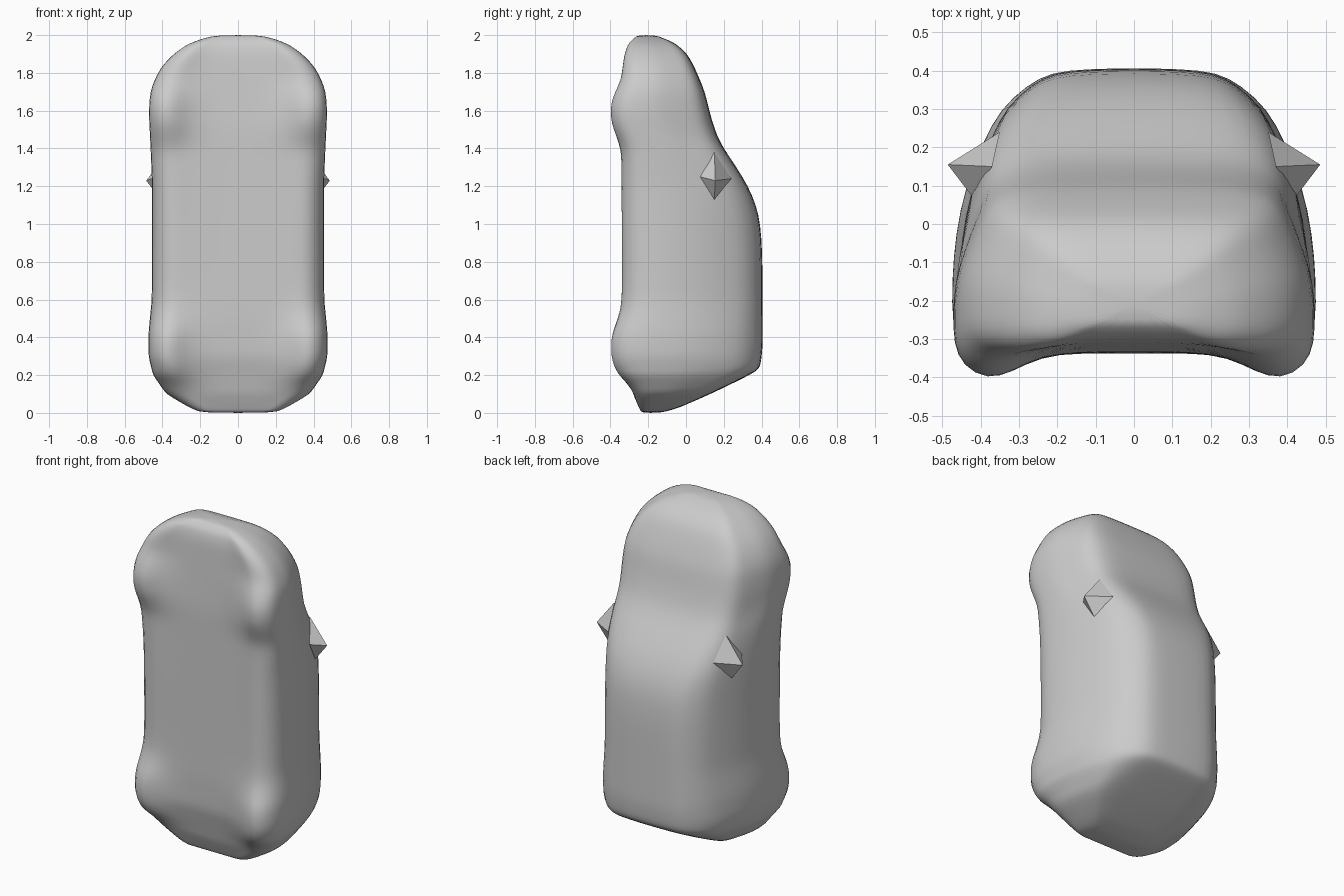
import bpy
import bmesh
import math

cube = bpy.data.objects.get("Cube")
if cube:
    bpy.data.objects.remove(cube, do_unlink=True)

grey = bpy.data.materials.new("body grey")
grey.use_nodes = True
grey.diffuse_color = (0.6, 0.6, 0.6, 1)
bsdf = grey.node_tree.nodes["Principled BSDF"]
bsdf.inputs["Base Color"].default_value = (0.6, 0.6, 0.6, 1)
bsdf.inputs["Roughness"].default_value = 0.7


def lerp_table(table, v):
    """Piecewise linear lookup in a list of (key, value)."""
    if v <= table[0][0]:
        return table[0][1]
    for (a, p), (b, q) in zip(table, table[1:]):
        if v <= b:
            return p + (q - p) * (v - a) / (b - a)
    return table[-1][1]


def make_object(name, bm, angle):
    bmesh.ops.recalc_face_normals(bm, faces=bm.faces[:])
    mesh = bpy.data.meshes.new(name)
    bm.to_mesh(mesh)
    bm.free()
    mesh.materials.append(grey)
    obj = bpy.data.objects.new(name, mesh)
    bpy.context.collection.objects.link(obj)
    bpy.ops.object.select_all(action='DESELECT')
    obj.select_set(True)
    bpy.context.view_layer.objects.active = obj
    bpy.ops.object.shade_smooth_by_angle(angle=math.radians(angle))
    return obj


# The car stands on its tail: z runs from tail to nose, +y is the roof side.
half_width = [(0, 0.19), (0.03, 0.26), (0.1, 0.38), (0.2, 0.45), (0.3, 0.475),
              (0.42, 0.475), (0.6, 0.457), (1.2, 0.455), (1.4, 0.463), (1.6, 0.473),
              (1.7, 0.465), (1.8, 0.43), (1.88, 0.365), (1.94, 0.29), (1.98, 0.2), (2, 0.11)]
belly = [(0, -0.235), (0.03, -0.25), (0.1, -0.28), (0.16, -0.295), (0.3, -0.33),
         (0.5, -0.338), (1.5, -0.335), (1.75, -0.32), (1.9, -0.31), (1.96, -0.295), (2, -0.255)]
wheel_edge = [(0, -0.235), (0.03, -0.25), (0.1, -0.275), (0.15, -0.31), (0.2, -0.365),
              (0.27, -0.407), (0.4, -0.412), (0.48, -0.375), (0.56, -0.345), (0.65, -0.338),
              (1.37, -0.345), (1.43, -0.36), (1.52, -0.402), (1.62, -0.412), (1.7, -0.385),
              (1.76, -0.35), (1.9, -0.33), (1.96, -0.305), (2, -0.255)]
roof = [(0, -0.13), (0.03, -0.03), (0.1, 0.13), (0.16, 0.255), (0.22, 0.375), (0.25, 0.395),
        (0.35, 0.407), (0.9, 0.404), (1, 0.395), (1.1, 0.372), (1.2, 0.33), (1.3, 0.268),
        (1.4, 0.2), (1.46, 0.168), (1.55, 0.137), (1.7, 0.1), (1.8, 0.06), (1.9, 0.01),
        (1.96, -0.06), (2, -0.16)]
shoulder = [(0, 0.85), (0.25, 0.97), (1.2, 0.97), (1.45, 0.85), (2, 0.82)]
# Narrowing of the cabin sides towards the roof
taper = [(-0.1, 1), (0, 0.975), (0.1, 0.935), (0.2, 0.86), (0.3, 0.755), (0.4, 0.63)]


def half_section(z):
    w, yb, ye, yt = (lerp_table(t, z) for t in (half_width, belly, wheel_edge, roof))
    h = yt - ye
    pts = [(0, yb), (0.3 * w, yb), (0.52 * w, 0.8 * yb + 0.2 * ye),
           (0.67 * w, 0.3 * yb + 0.7 * ye), (0.81 * w, ye), (0.95 * w, ye + 0.07 * h)]
    for f in (0.18, 0.32, 0.47, 0.62, 0.76, 0.87):
        y = ye + f * h
        round_off = 1 - (1 - lerp_table(shoulder, z)) * max(0, (f - 0.45) / 0.5)
        pts.append((w * lerp_table(taper, y) * round_off, y))
    top = w * lerp_table(taper, yt) * lerp_table(shoulder, z)
    pts += [(0.96 * top, yt - 0.055 * h), (0.75 * top, yt - 0.012 * h),
            (0.4 * top, yt - 0.002), (0, yt)]
    return pts


# Body shell lofted through closed sections
levels = [0, 0.015, 0.03, 0.06, 0.1, 0.13, 0.16, 0.2, 0.225, 0.25, 0.3, 0.36, 0.42,
          0.48, 0.54, 0.6, 0.7, 0.85, 1, 1.1, 1.2, 1.3, 1.37, 1.42, 1.47, 1.53,
          1.58, 1.63, 1.7, 1.76, 1.82, 1.87, 1.91, 1.945, 1.965, 1.985, 2]
bm = bmesh.new()
rings = []
for z in levels:
    half = half_section(z)
    loop = half + [(-x, y) for x, y in half[-2:0:-1]]
    rings.append([bm.verts.new((x, y, z)) for x, y in loop])
n = len(rings[0])
for low, high in zip(rings, rings[1:]):
    for i in range(n):
        j = (i + 1) % n
        bm.faces.new((low[i], low[j], high[j], high[i]))
bm.faces.new(rings[0])
bm.faces.new(rings[-1])
body = make_object("car_body", bm, 60)
sub = body.modifiers.new("Subdivision", 'SUBSURF')
sub.levels = sub.render_levels = 1

# Pointed side mirrors
for name, s in (("left_mirror", 1), ("right_mirror", -1)):
    bm = bmesh.new()
    tip = bm.verts.new((s * 0.486, 0.155, 1.23))
    base = [bm.verts.new((s * x, y, z)) for x, y, z in
            ((0.425, 0.075, 1.25), (0.37, 0.15, 1.38), (0.35, 0.24, 1.24), (0.41, 0.15, 1.13))]
    for i in range(4):
        bm.faces.new((tip, base[i], base[(i + 1) % 4]))
    bm.faces.new(base)
    make_object(name, bm, 30)
